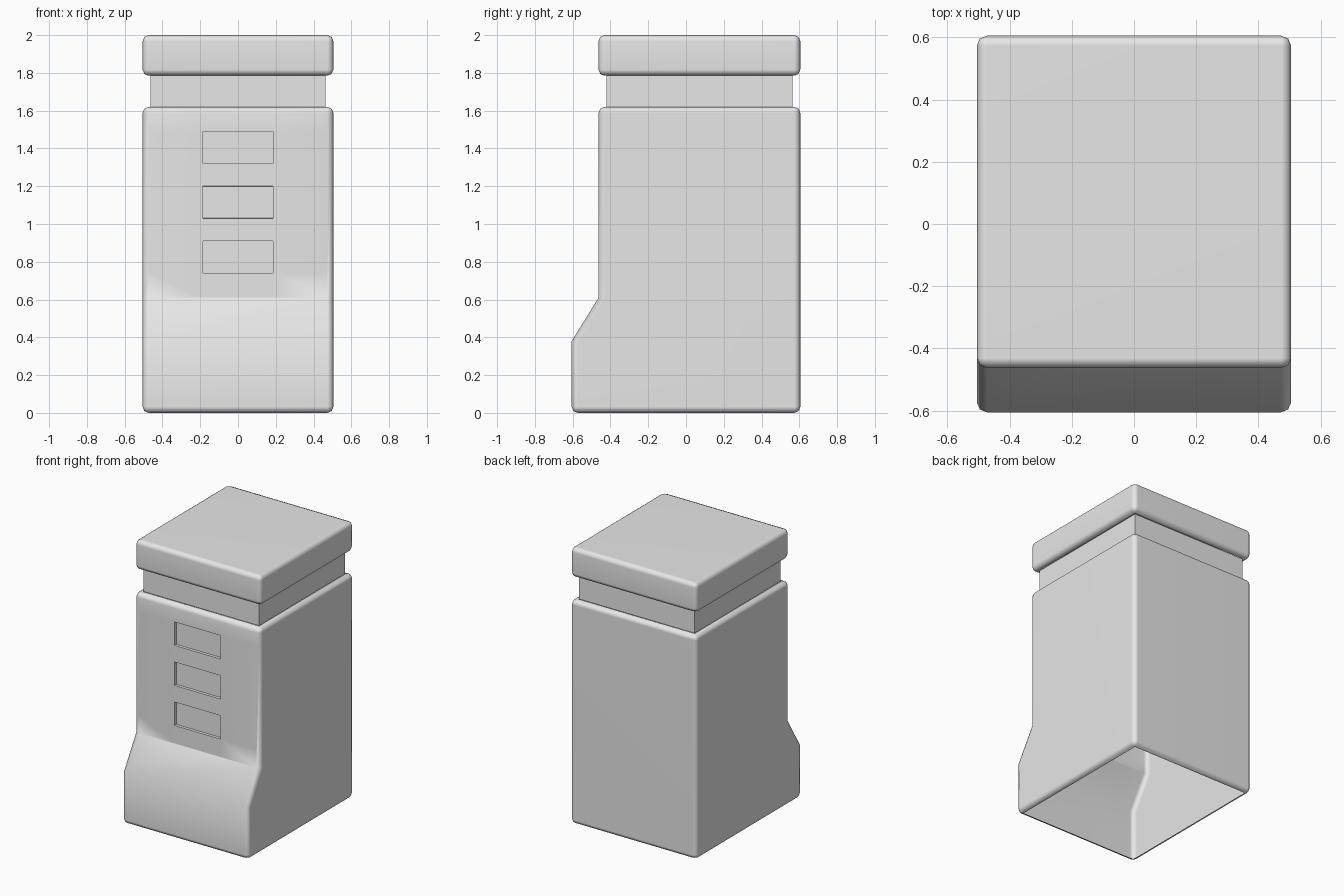
import bpy, bmesh, math
from mathutils import Vector

if "Cube" in bpy.data.objects:
    bpy.data.objects.remove(bpy.data.objects["Cube"])

grey = bpy.data.materials.new("light_grey")
grey.diffuse_color = (0.8, 0.8, 0.8, 1)
grey.use_nodes = True
grey.node_tree.nodes["Principled BSDF"].inputs["Base Color"].default_value = grey.diffuse_color

HALF_W, BACK, FRONT, TOE = 0.505, 0.605, -0.463, -0.605
SLOPE_LOW, SLOPE_HIGH, BODY_TOP = 0.38, 0.61, 1.62
BEVEL, LEDGE = 0.032, 0.01


def extrude_profile(profile, half_w):
    """Solid from a (y, z) side profile, spanning -half_w..half_w in x."""
    bm = bmesh.new()
    face = bm.faces.new([bm.verts.new((-half_w, y, z)) for y, z in profile])
    ret = bmesh.ops.extrude_face_region(bm, geom=[face])
    verts = [v for v in ret["geom"] if isinstance(v, bmesh.types.BMVert)]
    bmesh.ops.translate(bm, verts=verts, vec=(2 * half_w, 0, 0))
    bmesh.ops.recalc_face_normals(bm, faces=bm.faces[:])
    return bm


def box_profile(y0, y1, z0, z1):
    return [(y0, z0), (y1, z0), (y1, z1), (y0, z1)]


def is_crease(e):
    return any(all(abs(v.co.z - z) < 0.002 for v in e.verts)
               for z in (SLOPE_LOW, SLOPE_HIGH))


def round_edges(bm):
    edges = [e for e in bm.edges if not is_crease(e)]
    bmesh.ops.bevel(bm, geom=edges, offset=BEVEL, segments=2, profile=0.5,
                    affect='EDGES', clamp_overlap=True)
    bm.normal_update()


def cap(bm, direction):
    """Largest face pointing in the given direction."""
    d = Vector(direction)
    return max((f for f in bm.faces if f.normal.dot(d) > 0.99),
               key=lambda f: f.calc_area())


def open_cap(bm, direction, ledge=0.0):
    """Remove a cap, leaving a narrow ledge around the opening."""
    face = cap(bm, direction)
    if ledge:
        bmesh.ops.inset_individual(bm, faces=[face], thickness=ledge, depth=0)
    bmesh.ops.delete(bm, geom=[face], context='FACES')


def finish(bm, name):
    mesh = bpy.data.meshes.new(name)
    bm.to_mesh(mesh)
    bm.free()
    mesh.materials.append(grey)
    obj = bpy.data.objects.new(name, mesh)
    bpy.context.collection.objects.link(obj)
    bpy.ops.object.select_all(action='DESELECT')
    obj.select_set(True)
    bpy.context.view_layer.objects.active = obj
    bpy.ops.object.shade_smooth_by_angle(angle=math.radians(50))
    # keep the sloping toe crisp
    for e in mesh.edges:
        zs = [mesh.vertices[i].co.z for i in e.vertices]
        if any(all(abs(z - c) < 0.002 for z in zs)
               for c in (SLOPE_LOW, SLOPE_HIGH)):
            e.use_edge_sharp = True
    mod = obj.modifiers.new("weighted_normals", 'WEIGHTED_NORMAL')
    mod.keep_sharp = True
    return obj


# Body: hollow case with a sloping toe, open underneath
bm = extrude_profile([(TOE, 0), (BACK, 0), (BACK, BODY_TOP), (FRONT, BODY_TOP),
                      (FRONT, SLOPE_HIGH), (TOE, SLOPE_LOW)], HALF_W)
round_edges(bm)
open_cap(bm, (0, 0, -1))
open_cap(bm, (0, 0, 1), LEDGE)

# Three recessed slots in the front wall
SLOT_W = 0.185
slots = [(0.74, 0.91), (1.03, 1.20), (1.32, 1.49)]
cuts = [((s, 0, 0), (1, 0, 0)) for s in (-SLOT_W, SLOT_W)]
cuts += [((0, 0, z), (0, 0, 1)) for slot in slots for z in slot]


def front_faces():
    return [f for f in bm.faces if f.normal.y < -0.99
            and abs(f.calc_center_median().y - FRONT) < 0.002]


for co, no in cuts:
    faces = front_faces()
    geom = set(faces)
    for f in faces:
        geom.update(f.edges)
        geom.update(f.verts)
    bmesh.ops.bisect_plane(bm, geom=list(geom), plane_co=co, plane_no=no)
    bm.normal_update()
panels = []
for f in front_faces():
    c = f.calc_center_median()
    if abs(c.x) < SLOT_W and any(a < c.z < b for a, b in slots):
        panels.append(f)
bmesh.ops.inset_individual(bm, faces=panels, thickness=0.001, depth=-0.02)
finish(bm, "body")

# Neck: straight-sided tube between body and lid
inset = BEVEL + LEDGE
bm = extrude_profile(box_profile(FRONT + inset, BACK - inset, BODY_TOP, 1.785),
                     HALF_W - inset)
open_cap(bm, (0, 0, 1))
open_cap(bm, (0, 0, -1))
finish(bm, "neck")

# Lid: rounded slab joined to the neck
bm = extrude_profile(box_profile(FRONT, BACK, 1.785, 2.0), HALF_W)
round_edges(bm)
open_cap(bm, (0, 0, -1), LEDGE)
finish(bm, "lid")
